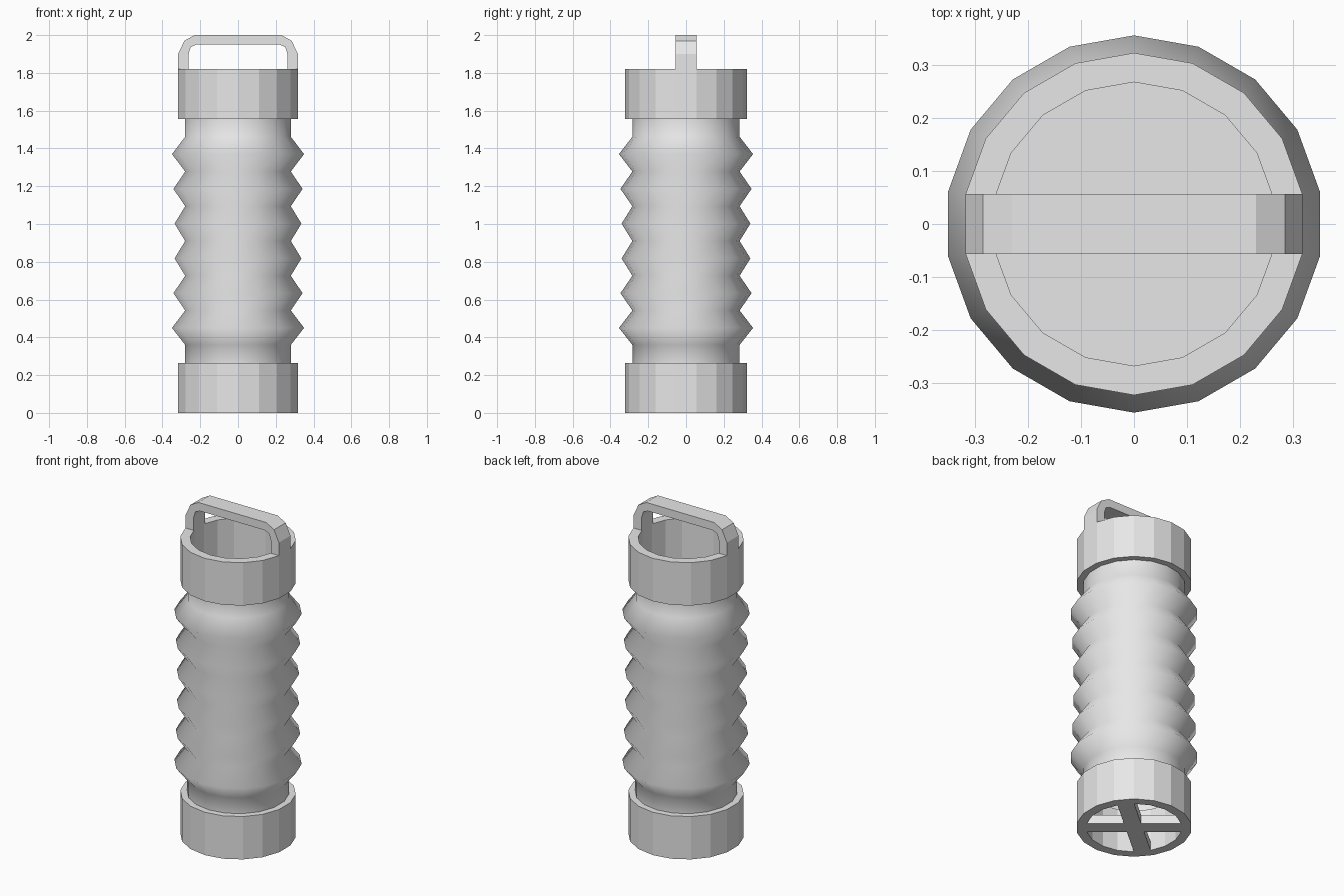
import bpy
import bmesh
import math
from mathutils import Matrix

SIDES = 18

if "Cube" in bpy.data.objects:
    bpy.data.objects.remove(bpy.data.objects["Cube"], do_unlink=True)

grey = bpy.data.materials.new("light_grey")
grey.use_nodes = True
grey.diffuse_color = (0.8, 0.8, 0.8, 1)
grey.node_tree.nodes["Principled BSDF"].inputs["Base Color"].default_value = (0.8, 0.8, 0.8, 1)


def finish(name, bm, smooth=False, closed=True):
    if closed:
        bmesh.ops.recalc_face_normals(bm, faces=bm.faces)
    for f in bm.faces:
        f.smooth = smooth
    mesh = bpy.data.meshes.new(name)
    bm.to_mesh(mesh)
    bm.free()
    mesh.materials.append(grey)
    obj = bpy.data.objects.new(name, mesh)
    bpy.context.collection.objects.link(obj)
    return obj


def lathe(name, profile, loop=False, smooth=False):
    """Turn (radius, z) points around the z axis, one vertex column at +y."""
    bm = bmesh.new()
    columns = []
    for i in range(SIDES):
        a = math.pi / 2 + 2 * math.pi * i / SIDES
        columns.append([bm.verts.new((r * math.cos(a), r * math.sin(a), z)) for r, z in profile])
    n = len(profile)
    for i in range(SIDES):
        p, q = columns[i], columns[(i + 1) % SIDES]
        for j in range(n if loop else n - 1):
            k = (j + 1) % n
            bm.faces.new((p[j], q[j], q[k], p[k]))
    return finish(name, bm, smooth, closed=loop)


# End collars: open rings
OUTER, INNER, HEIGHT = 0.322, 0.267, 0.263
for name, base in (("bottom_collar", 0), ("top_collar", 1.557)):
    top = base + HEIGHT
    lathe(name, [(OUTER, base), (OUTER, top), (INNER, top), (INNER, base)], loop=True)

# Bellows tube: neck, six folds, neck
NECK = 0.284
peaks = [0.355, 0.347, 0.341, 0.341, 0.347, 0.355]
pitch = 0.184
profile = [(NECK, 0.25), (NECK, 0.36)]
for i, r in enumerate(peaks):
    z = 0.45 + pitch * i
    profile += [(r, z), (NECK, z + pitch / 2)]
profile.append((NECK, 1.57))
lathe("bellows", profile, smooth=True)

# Plate closing the upper end of the tube
bm = bmesh.new()
bmesh.ops.create_cone(bm, cap_ends=True, segments=SIDES, radius1=NECK - 0.002,
                      radius2=NECK - 0.002, depth=0.02,
                      matrix=Matrix.Translation((0, 0, 1.49)))
finish("inner_plate", bm)

# Crossed bars under the bottom collar
for name, angle in (("cross_bar_a", 40), ("cross_bar_b", -40)):
    bm = bmesh.new()
    bmesh.ops.create_cube(bm, size=1, matrix=Matrix.Rotation(math.radians(angle), 4, "Z")
                          @ Matrix.Translation((0, 0, 0.0275))
                          @ Matrix.Diagonal((0.54, 0.094, 0.055, 1)))
    finish(name, bm)

# Carrying handle: mirrored strip swept across the width
outer = [(0.317, 1.82), (0.317, 1.9), (0.284, 1.97), (0.23, 2.0)]
inner = [(0.262, 1.82), (0.262, 1.9), (0.25, 1.937), (0.22, 1.95)]
outer += [(-x, z) for x, z in reversed(outer)]
inner += [(-x, z) for x, z in reversed(inner)]
HALF = 0.056
bm = bmesh.new()
rings = []
for (ox, oz), (ix, iz) in zip(outer, inner):
    rings.append([bm.verts.new(c) for c in ((ox, -HALF, oz), (ox, HALF, oz),
                                            (ix, HALF, iz), (ix, -HALF, iz))])
for p, q in zip(rings, rings[1:]):
    for j in range(4):
        k = (j + 1) % 4
        bm.faces.new((p[j], p[k], q[k], q[j]))
bm.faces.new(rings[0])
bm.faces.new(rings[-1])
finish("handle", bm)
